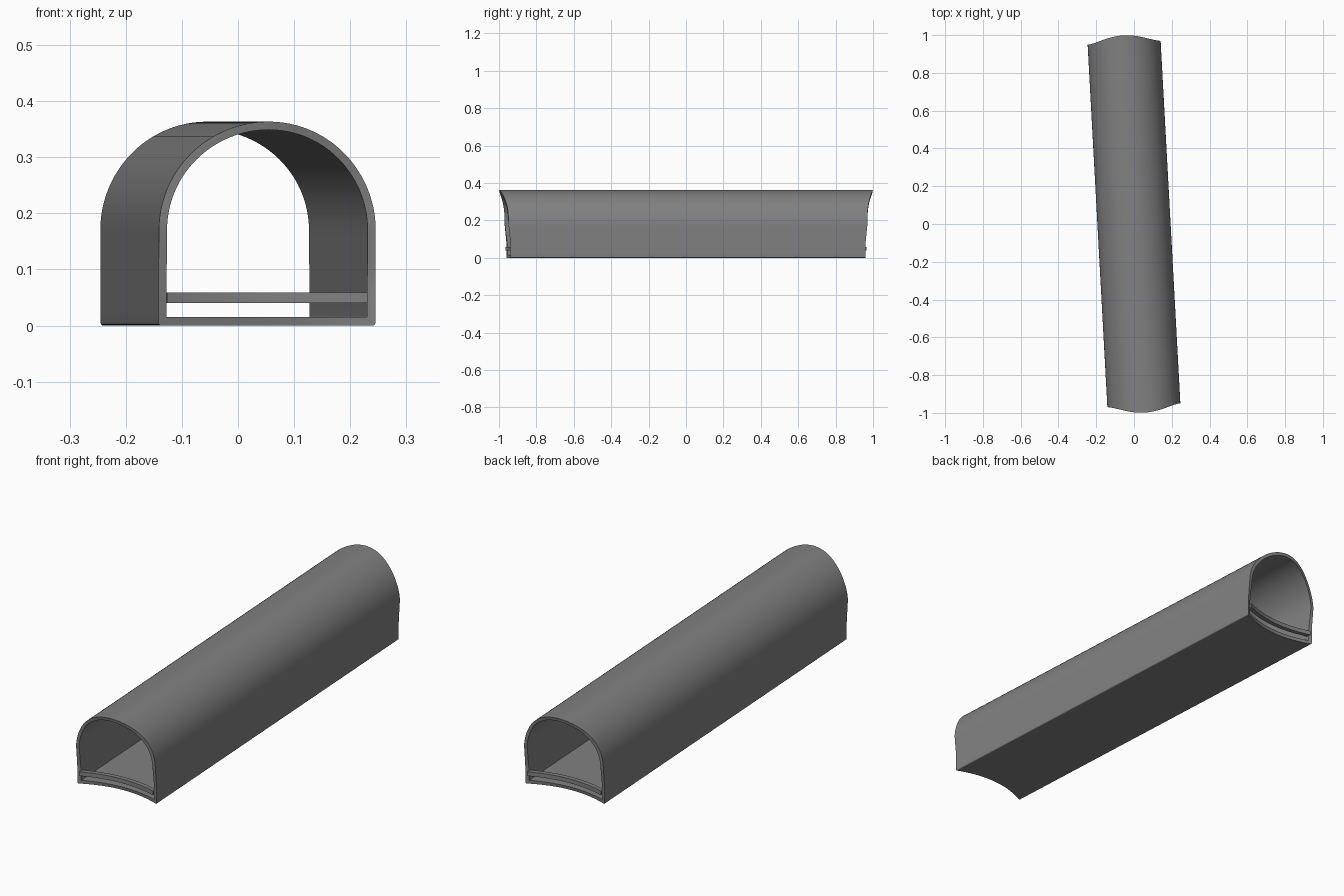
import bpy, bmesh, math
from mathutils import Matrix

cube = bpy.data.objects.get("Cube")
if cube:
    bpy.data.objects.remove(cube, do_unlink=True)

HALF, SPRING, WALL = 0.1935, 0.17, 0.0145
TURN = math.atan(0.0545)

grey = bpy.data.materials.new("concrete grey")
grey.use_nodes = True
colour = (0.22, 0.22, 0.225, 1)
grey.diffuse_color = colour
grey.node_tree.nodes["Principled BSDF"].inputs["Base Color"].default_value = colour


def end_reach(u, z):
    """Distance of the saddle-shaped end from the middle of the tunnel."""
    wall = 0.951 + 0.01 * min(1, max(0, (z - 0.08) / 0.1))
    bulge = -0.045 + 0.084 * z / 0.363
    return wall + bulge * (1 - (u / HALF) ** 2)


def arc(cx, cz, r, start, stop, steps):
    return [(cx + r * math.cos(math.radians(start + (stop - start) * i / steps)),
             cz + r * math.sin(math.radians(start + (stop - start) * i / steps)))
            for i in range(steps + 1)]


def arch_profile(half, bottom, corner):
    """Closed arch outline with small rounded bottom corners."""
    side = half - corner
    low = bottom + corner
    pts = arc(0, SPRING, half, 0, 180, 48)
    pts += [(-half, SPRING + (low - SPRING) * i / 8) for i in range(1, 8)]
    pts += arc(-side, low, corner, 180, 270, 5)
    pts += [(-side + 2 * side * i / 24, bottom) for i in range(1, 24)]
    pts += arc(side, low, corner, 270, 360, 5)
    pts += [(half, low + (SPRING - low) * i / 8) for i in range(1, 8)]
    return pts


def finish(bm, name):
    bmesh.ops.transform(bm, matrix=Matrix.Rotation(TURN, 4, "Z"), verts=bm.verts)
    bmesh.ops.recalc_face_normals(bm, faces=bm.faces)
    mesh = bpy.data.meshes.new(name)
    bm.to_mesh(mesh)
    bm.free()
    mesh.materials.append(grey)
    obj = bpy.data.objects.new(name, mesh)
    bpy.context.collection.objects.link(obj)
    bpy.ops.object.select_all(action="DESELECT")
    obj.select_set(True)
    bpy.context.view_layer.objects.active = obj
    bpy.ops.object.shade_smooth_by_angle(angle=math.radians(30))


def bridge(bm, a, b, closed=True):
    n = len(a)
    for i in range(n if closed else n - 1):
        j = (i + 1) % n
        bm.faces.new((a[i], a[j], b[j], b[i]))


# Hollow arched tunnel, open at both ends
bm = bmesh.new()
outline = arch_profile(HALF, 0, 0.005)
hollow = arch_profile(HALF - WALL, 0.015, 0.001)
rings = [[bm.verts.new((u, s * end_reach(u, z), z)) for u, z in pts]
         for pts, s in ((outline, -1), (outline, 1), (hollow, 1), (hollow, -1))]
for k in range(4):
    bridge(bm, rings[k], rings[(k + 1) % 4])
finish(bm, "tunnel_shell")

# Curved bar across each opening, following the end of the floor
for name, s in (("front_bar", -1), ("back_bar", 1)):
    bm = bmesh.new()
    sections = []
    for i in range(25):
        u = (HALF - WALL) * (i / 12 - 1)
        reach = end_reach(u, 0.03)
        sections.append([bm.verts.new((u, s * (reach + d), z)) for d, z in
                         ((0.011, 0.04), (0.011, 0.059), (-0.01, 0.059), (-0.01, 0.04))])
    for a, b in zip(sections, sections[1:]):
        bridge(bm, a, b)
    bm.faces.new(sections[0])
    bm.faces.new(sections[-1])
    finish(bm, name)
